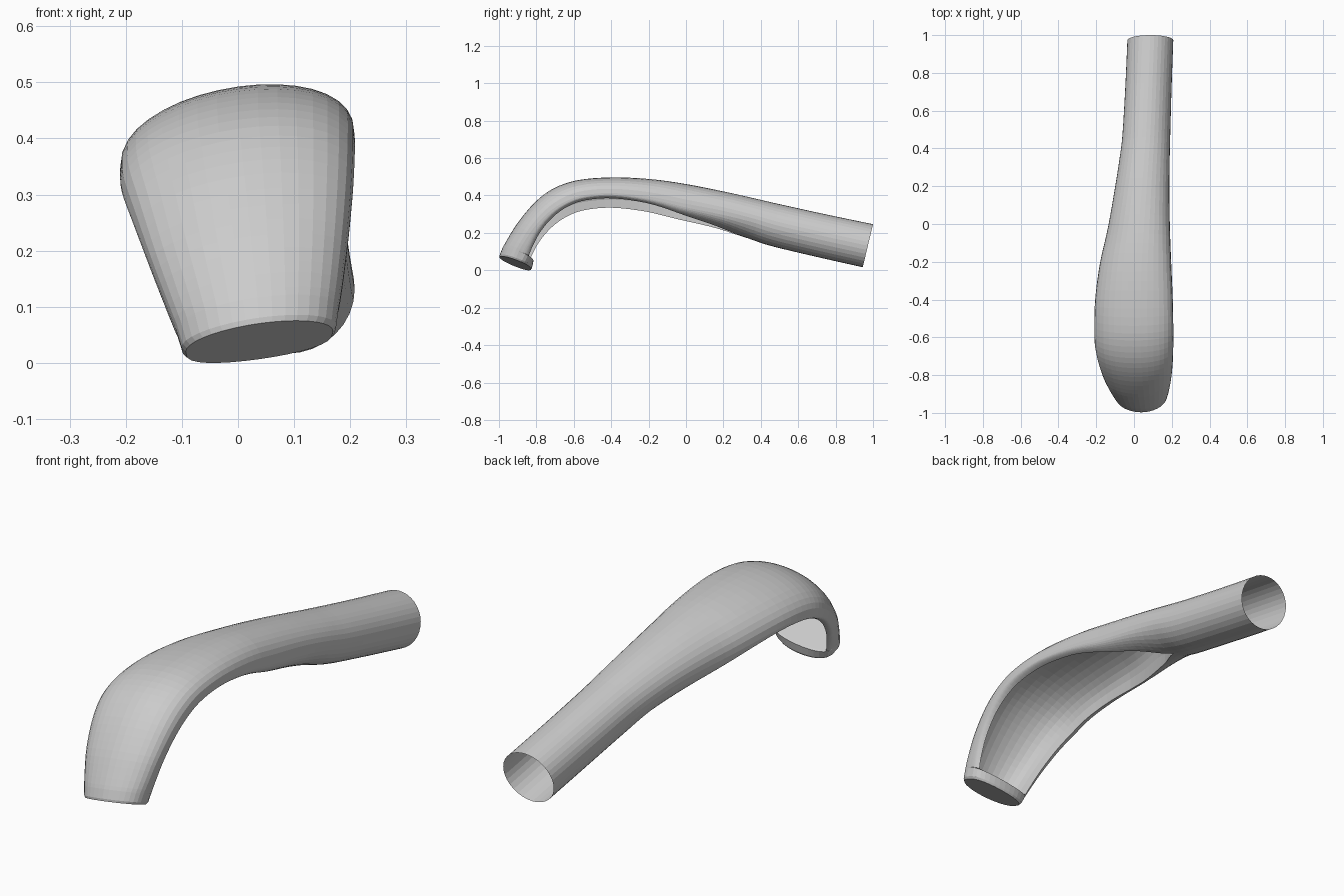
import bpy, bmesh
from math import sin, cos, acos, pi

if "Cube" in bpy.data.objects:
    bpy.data.objects.remove(bpy.data.objects["Cube"])

# Stations: outer y,z | inner y,z | x left,right | height of widest line | hollow width
STATIONS = [
    (1.00, .25, .945, .02, -.035, .208, .50, 0),
    (.75, .302, .70, .075, -.046, .199, .50, 0),
    (.50, .357, .45, .135, -.061, .192, .50, 0),
    (.37, .387, .33, .175, -.076, .189, .49, 0),
    (.20, .425, .17, .223, -.102, .187, .45, .55),
    (.00, .463, -.03, .272, -.138, .190, .37, .90),
    (-.20, .489, -.21, .325, -.180, .197, .29, 1),
    (-.40, .496, -.39, .352, -.205, .205, .25, 1),
    (-.58, .481, -.53, .342, -.210, .208, .25, 1),
    (-.71, .437, -.62, .312, -.207, .208, .25, 1),
    (-.81, .362, -.70, .255, -.187, .205, .30, 1),
    (-.90, .255, -.765, .175, -.157, .197, .37, 1),
    (-.96, .16, -.805, .090, -.125, .186, .44, 1),
    (-.982, .12, -.815, .055, -.111, .180, .47, 1),
]
TIP = (-1.0, .075, -.825, .009, -.098, .174, .50, 0)
UP, RIM, IN = 18, 8, 16          # segments over the back, each rim, the hollow


def spline(p0, p1, p2, p3, t):
    return tuple(.5 * (2*b + (c - a)*t + (2*a - 5*b + 4*c - d)*t*t
                       + (3*b - a - 3*c + d)*t**3)
                 for a, b, c, d in zip(p0, p1, p2, p3))


def section(st, scale=1.0, power=None):
    oy, oz, iy, iz, xl, xr, h, c = st
    c = min(max(c, 0), 1)
    power = power or 1 - .5*c
    top = min(1, 1 - .6*(.45 - h))
    uv = [(cos(pi*i/UP), h + (1 - h)*sin(pi*i/UP)**top) for i in range(UP)]
    # underside: rim curling in, arch of the hollow, mirrored rim
    edge = .88*c
    reach = acos(edge)
    rim = [(cos(reach*i/RIM), h - h*abs(sin(reach*i/RIM))**power)
           for i in range(RIM + 1)]
    ve = rim[-1][1]
    rise = (.94 - ve)*min(1, 1.3*c)
    uv += [(-u, v) for u, v in rim]
    uv += [(-edge*cos(pi*i/IN), ve + rise*sin(pi*i/IN)**.65) for i in range(1, IN)]
    uv += rim[:0:-1]
    pts = []
    for u, v in uv:
        u, v = u*scale, .5 + (v - .5)*scale
        dx = u*(xr - xl)/2
        y = iy + (oy - iy)*v
        z = iz + (oz - iz)*v
        tilt = .14*min(max((.5 - y)/.6, 0), 1)
        pts.append(((xl + xr)/2 + dx, y, z + tilt*dx))
    return pts


def toward_tip(t):
    return tuple(a + (b - a)*t for a, b in zip(STATIONS[-1], TIP))[:7] + (0,)


# Smooth the stations into rings
rings = []
last = len(STATIONS) - 1
for k in range(last):
    nb = [STATIONS[min(max(k + j, 0), last)] for j in (-1, 0, 1, 2)]
    steps = 2 if k >= last - 1 else 4
    rings += [section(spline(*nb, i/steps)) for i in range(steps)]
rings.append(section(STATIONS[-1]))
# Solid ledge and softened edge at the bent tip
rings += [section(toward_tip(.05), power=.5), section(toward_tip(.8), power=.6),
          section(TIP, .965, .65)]

# Rest on the ground
low = min(p[2] for r in rings for p in r)

bm = bmesh.new()
loops = [[bm.verts.new((x, y, z - low)) for x, y, z in r] for r in rings]
for a, b in zip(loops, loops[1:]):
    n = len(a)
    for i in range(n):
        j = (i + 1) % n
        bm.faces.new((a[i], a[j], b[j], b[i]))
# Flat cap on the bent tip; the other end of the tube stays open
bm.faces.new(loops[-1])
bmesh.ops.remove_doubles(bm, verts=bm.verts, dist=1e-5)
bmesh.ops.recalc_face_normals(bm, faces=bm.faces)
mesh = bpy.data.meshes.new("curved_handle_shell")
bm.to_mesh(mesh)
bm.free()
obj = bpy.data.objects.new("curved_handle_shell", mesh)
bpy.context.collection.objects.link(obj)
